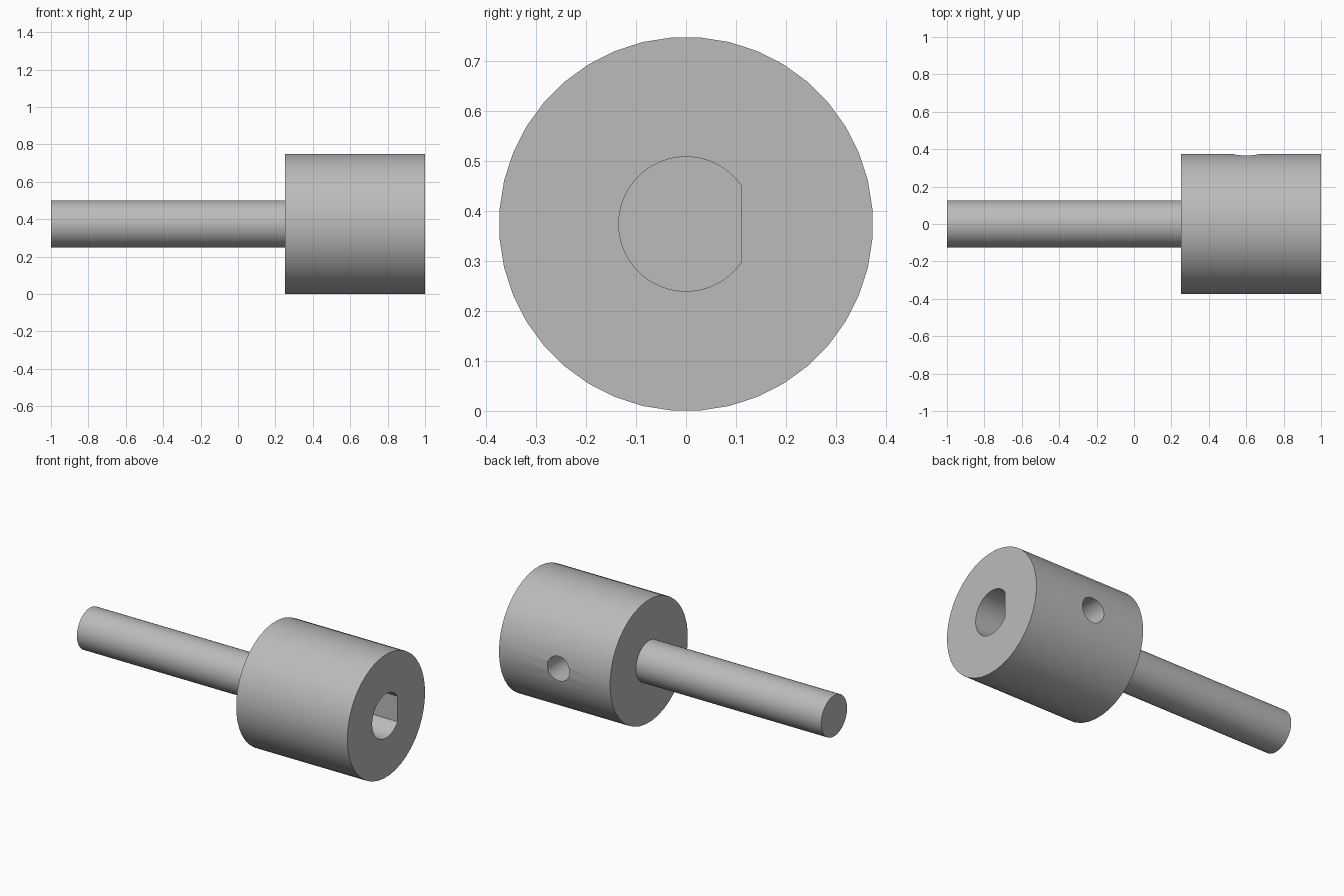
import bpy, bmesh, math
from mathutils import Matrix

if "Cube" in bpy.data.objects:
    bpy.data.objects.remove(bpy.data.objects["Cube"])

SEGMENTS = 40
AXIS_Z = 0.374

steel = bpy.data.materials.new("plain grey steel")
steel.use_nodes = True
grey = (0.5, 0.5, 0.5, 1)
steel.diffuse_color = grey
steel.node_tree.nodes["Principled BSDF"].inputs["Base Color"].default_value = grey


def rod(name, radius, start, end, axis="X", flat=None):
    """Cylinder along x or y; flat slices it off at that y value."""
    bm = bmesh.new()
    bmesh.ops.create_cone(bm, cap_ends=True, segments=SEGMENTS,
                          radius1=radius, radius2=radius, depth=end - start)
    half_step = Matrix.Rotation(math.pi / SEGMENTS, 4, "Z")
    turn = (Matrix.Rotation(math.pi / 2, 4, "Y") if axis == "X"
            else Matrix.Rotation(-math.pi / 2, 4, "X"))
    middle = (start + end) / 2
    shift = (middle, 0, AXIS_Z) if axis == "X" else (0.6, middle, AXIS_Z)
    bm.transform(Matrix.Translation(shift) @ turn @ half_step)
    if flat is not None:
        bmesh.ops.bisect_plane(bm, geom=bm.verts[:] + bm.edges[:] + bm.faces[:],
                               plane_co=(0, flat, 0), plane_no=(0, 1, 0),
                               clear_outer=True)
        bmesh.ops.holes_fill(bm, edges=[e for e in bm.edges if e.is_boundary])
    bmesh.ops.recalc_face_normals(bm, faces=bm.faces)
    mesh = bpy.data.meshes.new(name)
    bm.to_mesh(mesh)
    bm.free()
    mesh.materials.append(steel)
    obj = bpy.data.objects.new(name, mesh)
    bpy.context.collection.objects.link(obj)
    return obj


def activate(obj):
    bpy.ops.object.select_all(action="DESELECT")
    obj.select_set(True)
    bpy.context.view_layer.objects.active = obj


def combine(target, tool, operation):
    activate(target)
    mod = target.modifiers.new(tool.name, "BOOLEAN")
    mod.operation = operation
    mod.solver = "EXACT"
    mod.object = tool
    bpy.ops.object.modifier_apply(modifier=mod.name)
    bpy.data.objects.remove(tool)


# Hub with the slim shaft fused to its end
body = rod("shaft_adapter", 0.375, 0.25, 1.0)
combine(body, rod("shaft", 0.125, -1.0, 0.3), "UNION")

# D-shaped bore and the set screw hole that meets its flat
combine(body, rod("d_bore", 0.135, 0.4, 1.1, flat=0.11), "DIFFERENCE")
combine(body, rod("set_screw_hole", 0.075, 0.05, 0.5, axis="Y"), "DIFFERENCE")

activate(body)
bpy.ops.object.shade_smooth_by_angle(angle=math.radians(30))
